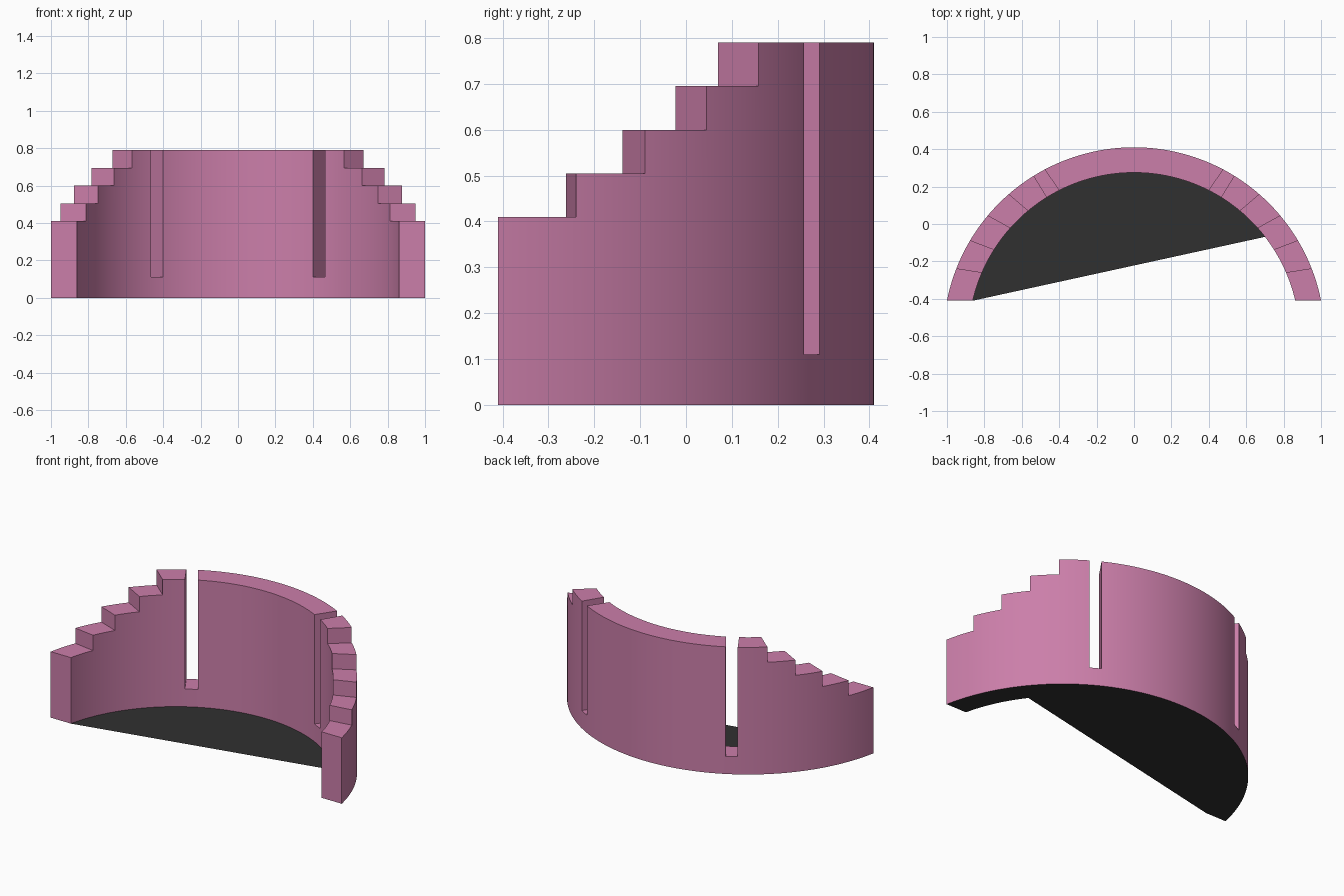
import bpy, bmesh
from math import sin, cos, radians

if "Cube" in bpy.data.objects:
    bpy.data.objects.remove(bpy.data.objects["Cube"])

CY, R_OUT, R_IN = -0.61, 1.02, 0.885
LEVELS = [0, 0.11, 0.41, 0.505, 0.60, 0.695, 0.79]

# (outer angle, inner angle) at each break, and top level index between breaks
BREAKS = [(11.31, 13.06), (21.3, 23.2), (30.7, 32.2), (39.9, 41.6), (48.9, 50.2),
          (58.3, 58.3), (62.1, 63.1), (90, 90)]
TOPS = [2, 3, 4, 5, 6, 1, 6]
STEPS = [8, 8, 8, 8, 8, 4, 24]


def material(name, rgb):
    m = bpy.data.materials.new(name)
    m.diffuse_color = (*rgb, 1)
    m.use_nodes = True
    m.node_tree.nodes["Principled BSDF"].inputs["Base Color"].default_value = m.diffuse_color
    return m


def polar(r, a):
    return (r * cos(radians(a)), CY + r * sin(radians(a)))


def make_object(name, bm, mats):
    me = bpy.data.meshes.new(name)
    bm.to_mesh(me)
    bm.free()
    ob = bpy.data.objects.new(name, me)
    bpy.context.collection.objects.link(ob)
    for m in mats:
        me.materials.append(m)
    return ob


pink = material("pink", (0.6, 0.21, 0.4))
dark = material("dark", (0.03, 0.03, 0.03))

# Stations along the right half, then mirrored to the left half
sections, tops = [], []
for (a, b), top, n in zip(zip(BREAKS, BREAKS[1:]), TOPS, STEPS):
    for i in range(n):
        t = i / n
        sections.append(tuple(p + (q - p) * t for p, q in zip(a, b)))
        tops.append(top)
sections = sections + [(90, 90)] + [(180 - o, 180 - i) for o, i in reversed(sections)]
tops = tops + tops[::-1]

# Stepped curved wall with two slots
bm = bmesh.new()
outer = [[bm.verts.new((*polar(R_OUT, o), z)) for z in LEVELS] for o, i in sections]
inner = [[bm.verts.new((*polar(R_IN, i), z)) for z in LEVELS] for o, i in sections]
for k, top in enumerate(tops):
    for j in range(top):
        bm.faces.new((outer[k][j], outer[k+1][j], outer[k+1][j+1], outer[k][j+1]))
        bm.faces.new((inner[k][j], inner[k][j+1], inner[k+1][j+1], inner[k+1][j]))
    bm.faces.new((outer[k][top], outer[k+1][top], inner[k+1][top], inner[k][top]))
    f = bm.faces.new((outer[k][0], inner[k][0], inner[k+1][0], outer[k+1][0]))
    f.material_index = 1
# End faces, step risers and slot sides
padded = [0] + tops + [0]
for k in range(len(sections)):
    lo, hi = sorted((padded[k], padded[k+1]))
    for j in range(lo, hi):
        bm.faces.new((outer[k][j], inner[k][j], inner[k][j+1], outer[k][j+1]))
bmesh.ops.delete(bm, geom=[v for v in bm.verts if not v.link_faces], context='VERTS')
bmesh.ops.recalc_face_normals(bm, faces=bm.faces)
wall = make_object("curved_wall", bm, [pink, dark])
bpy.context.view_layer.objects.active = wall
wall.select_set(True)
bpy.ops.object.shade_smooth_by_angle(angle=radians(30))

# Thin dark floor between the inner arc and a slanted chord
bm = bmesh.new()
arc = [37.7] + [i for o, i in sections if i > 38]
face = bm.faces.new([bm.verts.new((*polar(R_IN, a), 0)) for a in arc])
face.normal_flip()
make_object("floor_sheet", bm, [dark])
